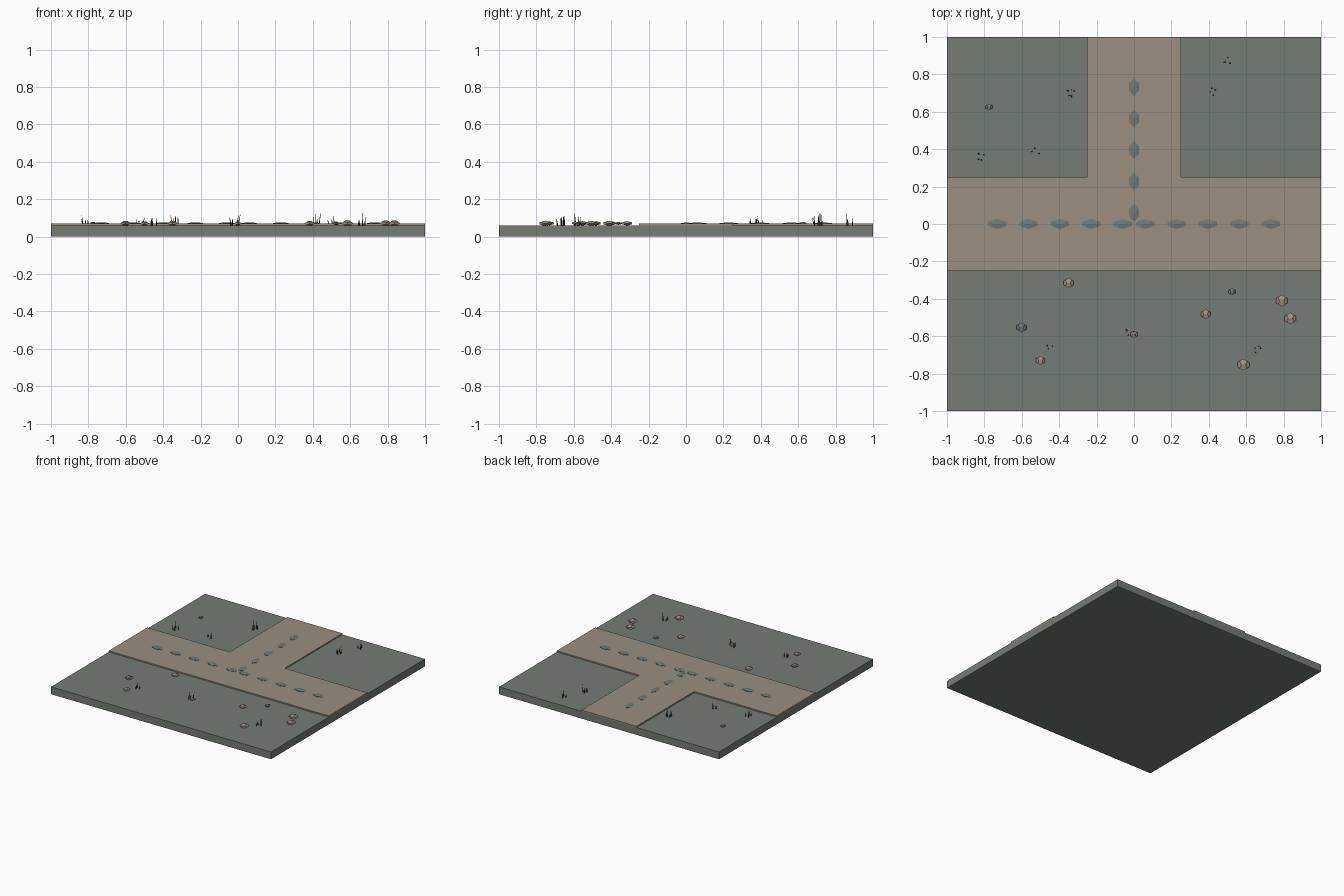
import bpy, bmesh, math, random
from mathutils import Vector

if "Cube" in bpy.data.objects:
    bpy.data.objects.remove(bpy.data.objects["Cube"])

random.seed(4)


def material(name, rgb):
    m = bpy.data.materials.new(name)
    m.diffuse_color = (*rgb, 1)
    m.use_nodes = True
    m.node_tree.nodes["Principled BSDF"].inputs["Base Color"].default_value = m.diffuse_color
    return m


GROUND = material("grey green ground", (0.175, 0.205, 0.178))
ROAD = material("sandy path", (0.325, 0.275, 0.216))
SLATE = material("slate", (0.160, 0.200, 0.195))
TAN = material("tan rock", (0.36, 0.29, 0.22))
BLADE = material("dark grass", (0.045, 0.047, 0.032))


def finish(name, bm, mat):
    bmesh.ops.recalc_face_normals(bm, faces=bm.faces)
    mesh = bpy.data.meshes.new(name)
    bm.to_mesh(mesh)
    bm.free()
    mesh.materials.append(mat)
    obj = bpy.data.objects.new(name, mesh)
    bpy.context.collection.objects.link(obj)
    return obj


def extruded(name, outline, z0, z1, mat):
    bm = bmesh.new()
    face = bm.faces.new([bm.verts.new((x, y, z0)) for x, y in outline])
    top = bmesh.ops.extrude_face_region(bm, geom=[face], use_keep_orig=True)["geom"]
    for v in top:
        if isinstance(v, bmesh.types.BMVert):
            v.co.z = z1
    return finish(name, bm, mat)


def pebble(name, centre, half, mat):
    """Flattened twelve-sided stone with the given half sizes."""
    phi = (1 + math.sqrt(5)) / 2
    a, b = 1 / phi, 1 / phi ** 2
    pts = [(x, y, z) for x in (-a, a) for y in (-a, a) for z in (-a, a)]
    for s in (-1, 1):
        for t in (-1, 1):
            pts += [(0, s, t * b), (s * b, 0, t), (s, t * b, 0)]
    bm = bmesh.new()
    for p in pts:
        bm.verts.new(p)
    bmesh.ops.convex_hull(bm, input=bm.verts)
    bmesh.ops.dissolve_limit(bm, angle_limit=0.02, verts=bm.verts, edges=bm.edges)
    for v in bm.verts:
        v.co = Vector(c + h * k for c, h, k in zip(centre, half, v.co))
    return finish(name, bm, mat)


def tuft(name, x, y, height, count):
    """Cluster of thin, leaning, pointed blades."""
    bm = bmesh.new()
    turn = random.uniform(0, math.tau)
    for i in range(count):
        ang = turn + i * math.tau / count + random.uniform(-0.4, 0.4)
        out = Vector((math.cos(ang), math.sin(ang), 0))
        base = Vector((x, y, 0.058)) + out * random.uniform(0.012, 0.024)
        h = height * (1 if i == 0 else random.uniform(0.55, 0.9))
        tip = bm.verts.new(base + out * random.uniform(-0.004, 0.016) + Vector((0, 0, h)))
        ring = [bm.verts.new(base + 0.005 * Vector((math.cos(ang + k * math.tau / 3),
                                                    math.sin(ang + k * math.tau / 3), 0)))
                for k in range(3)]
        bm.faces.new(ring)
        for k in range(3):
            bm.faces.new((ring[k], ring[(k + 1) % 3], tip))
    return finish(name, bm, BLADE)


# Ground slab and raised T-shaped path
extruded("ground_slab", [(-1, -1), (1, -1), (1, 1), (-1, 1)], 0, 0.06, GROUND)
extruded("path", [(-1, -0.25), (1, -0.25), (1, 0.25), (0.25, 0.25),
                  (0.25, 1), (-0.25, 1), (-0.25, 0.25), (-1, 0.25)], 0.06, 0.07, ROAD)

# Flat stepping stones along the path centre lines
for i in range(5):
    d = 0.06 + i * 0.168
    for s in (-1, 1):
        pebble("cross_path_stone", (s * d, 0, 0.07), (0.049, 0.027, 0.006), SLATE)
    pebble("branch_path_stone", (0, d, 0.07), (0.027, 0.049, 0.006), SLATE)

# Loose rocks on the ground
for x, y, r, mat in [(-0.35, -0.315, 0.027, TAN), (0.383, -0.482, 0.026, TAN),
                     (0.79, -0.41, 0.032, TAN), (0.836, -0.505, 0.031, TAN),
                     (-0.5, -0.73, 0.024, TAN), (0.585, -0.752, 0.032, TAN),
                     (0.0, -0.59, 0.02, TAN), (0.525, -0.362, 0.019, SLATE),
                     (-0.602, -0.553, 0.027, SLATE), (-0.775, 0.625, 0.018, SLATE)]:
    pebble("rock", (x, y, 0.071), (r, r, r * 0.45), mat)

# Grass tufts
for x, y, h, n in [(-0.34, 0.70, 0.072, 5), (-0.82, 0.355, 0.058, 4), (-0.53, 0.39, 0.05, 3),
                   (0.42, 0.71, 0.07, 4), (0.505, 0.87, 0.066, 3), (-0.02, -0.585, 0.07, 4),
                   (-0.45, -0.655, 0.06, 3), (0.66, -0.665, 0.07, 4)]:
    tuft("grass_tuft", x, y, h, n)
